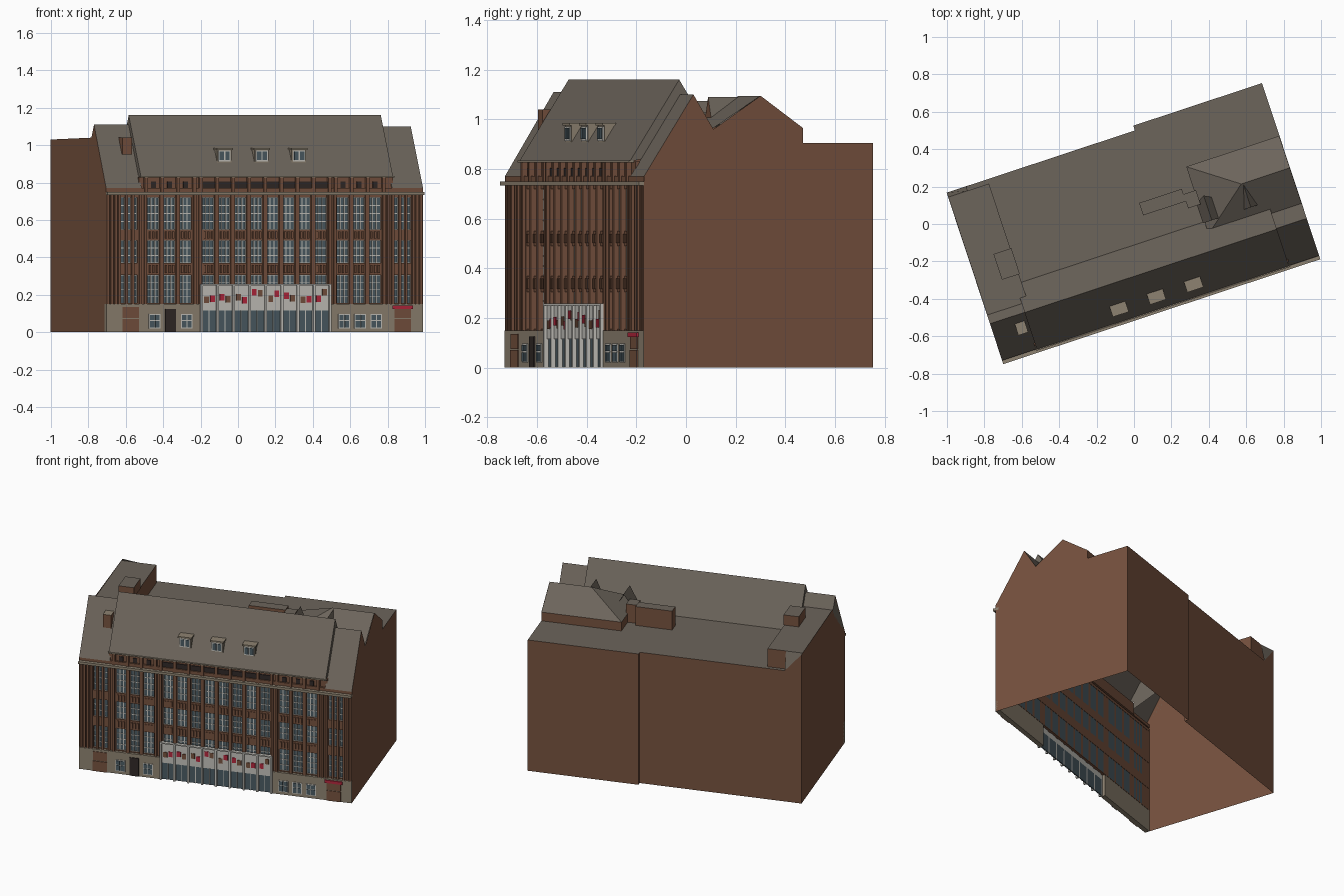
import bpy, bmesh, math, random
from mathutils import Vector

cube = bpy.data.objects.get("Cube")
if cube:
    bpy.data.objects.remove(cube)
random.seed(4)


def material(name, r, g, b):
    m = bpy.data.materials.new(name)
    m.use_nodes = True
    m.diffuse_color = (r, g, b, 1)
    m.node_tree.nodes["Principled BSDF"].inputs["Base Color"].default_value = (r, g, b, 1)
    return m


BRICK = material("brick", .18, .083, .048)
ROOF = material("roof_slate", .15, .128, .104)
STONE = material("stone", .27, .225, .165)
WHITE = material("pale_frame", .55, .54, .5)
GLASS = material("blue_grey_glass", .07, .105, .125)
DARK = material("dark_opening", .03, .022, .02)
RED = material("red_sign", .45, .02, .045)

LENGTH, DEPTH, FLAT, RIDGE = 1.785, .945, .905, .206
ANGLE = math.radians(18.3)


class Part:
    """One object in building space: u along the facade, v into the depth."""

    def __init__(self, name, *mats):
        self.name, self.mats, self.bm = name, mats, bmesh.new()

    def face(self, pts, mat=0):
        f = self.bm.faces.new([self.bm.verts.new(Vector(p)) for p in pts])
        f.material_index = mat

    def box(self, u0, u1, v0, v1, z0, z1, top=0):
        a = [(u0, v0), (u1, v0), (u1, v1), (u0, v1)]
        self.face([(u, v, z0) for u, v in reversed(a)])
        self.face([(u, v, z1) for u, v in a], top)
        for i in range(4):
            p, q = a[i], a[(i + 1) % 4]
            self.face([(*p, z0), (*q, z0), (*q, z1), (*p, z1)])

    def prism(self, u0, u1, profile):
        """Roof slopes along u with closed ends."""
        for (v, z), (w, y) in zip(profile, profile[1:]):
            self.face([(u0, v, z), (u1, v, z), (u1, w, y), (u0, w, y)])
        self.face([(u0, v, z) for v, z in reversed(profile)])
        self.face([(u1, v, z) for v, z in profile])

    def done(self):
        bmesh.ops.remove_doubles(self.bm, verts=self.bm.verts, dist=.00001)
        me = bpy.data.meshes.new(self.name)
        self.bm.to_mesh(me)
        self.bm.free()
        for m in self.mats:
            me.materials.append(m)
        ob = bpy.data.objects.new(self.name, me)
        ob.location = (-.705, -.73, 0)
        ob.rotation_euler.z = ANGLE
        bpy.context.collection.objects.link(ob)


# Gable walls and back walls, open underneath
left = [(0, 0), (0, .77), (.207, 1.11), (.25, 1.04), (DEPTH, 1.03), (DEPTH, 0)]
right = [(0, 0), (0, .77), (.21, 1.1), (.295, .96), (.495, 1.095), (.675, .965),
         (.675, FLAT), (.972, FLAT), (.972, 0)]
walls = Part("outer_walls", BRICK)
walls.face([(0, v, z) for v, z in reversed(left)])
walls.face([(LENGTH, v, z) for v, z in reversed(right)][::-1])
back = [(LENGTH, .972), (1.06, .972), (1.06, DEPTH), (0, DEPTH)]
for p, q in zip(back, back[1:]):
    walls.face([(*p, 0), (*q, 0), (*q, FLAT), (*p, FLAT)])
walls.done()

# Roofs
flat = Part("flat_roof", ROOF)
flat.face([(u, v, FLAT) for u, v in [(0, .25), (LENGTH, .25)] + back])
flat.done()
main = Part("main_roof", ROOF)
main.prism(.195, 1.615, [(-.004, .83), (RIDGE, 1.16), (.365, FLAT)])
main.done()
wings = Part("wing_roofs", ROOF)
wings.prism(0, .2, [(0, .77), (.207, 1.11), (.25, 1.04), (.33, FLAT)])
wings.prism(1.61, LENGTH, [(0, .77), (.21, 1.1), (.295, .96)])
wings.done()

# Raised strip beside the left gable, with a sloped rear corner
strip = Part("raised_left_roof", BRICK, ROOF)
strip.box(.001, .23, .25, .92, FLAT, 1.03, top=1)
strip.face([(0, DEPTH, 1.03), (.001, .92, 1.03), (.11, .92, 1.03), (.11, DEPTH, FLAT)], 1)
strip.face([(0, DEPTH, 1.03), (.11, DEPTH, FLAT), (0, DEPTH, FLAT)])
strip.box(.135, .235, .41, .555, 1.03, 1.1, top=1)
strip.done()

# Hipped rear roof on low walls, with dormers and a service box
rear = Part("rear_hip_roof", BRICK, ROOF)
u0, u1, v0, v1 = 1.26, LENGTH - .001, .295, .675
rear.face([(u1, v1, FLAT), (u0, v1, FLAT), (u0, v1, .965), (u1, v1, .965)])
rear.face([(u0, v1, FLAT), (u0, v0, FLAT), (u0, v0, .965), (u0, v1, .965)])
peak, end = (1.51, .495, 1.095), (u1, .495, 1.095)
rear.face([(u1, v1, .965), (u0, v1, .965), peak, end], 1)
rear.face([(u0, v1, .965), (u0, v0, .965), peak], 1)
rear.face([(u0, v0, .965), (u1, v0, .965), end, peak], 1)
rear.box(.96, 1.2, .5, .57, FLAT, 1.035, top=1)
rear.box(1.2, 1.27, .46, .54, FLAT, 1.03, top=1)
rear.done()
rear_dormers = Part("rear_dormers", ROOF, BRICK)
for u, w, z in ((1.3, .05, 1.075), (1.52, .05, 1.09)):
    a, b, c = (u - w, .36, .98), (u + w, .36, .98), (u, .36, z)
    ridge = (u, .5, z)
    rear_dormers.face([a, b, c], 1)
    rear_dormers.face([b, (u + w, .47, .98), ridge, c])
    rear_dormers.face([(u - w, .47, .98), a, c, ridge])
rear_dormers.done()

# Front chimney and the three front dormers
chimney = Part("front_chimney", BRICK, STONE)
chimney.box(.125, .18, .1, .18, .95, 1.04, top=1)
chimney.done()
dormers = Part("front_dormers", STONE)
dormer_frames = Part("dormer_frames", WHITE)
dormer_glass = Part("dormer_glass", GLASS)
for u in (.68, .89, 1.1):
    dormers.box(u - .04, u + .04, .045, .12, .895, .975)
    dormers.box(u - .045, u + .045, .035, .125, .975, .985)
    dormer_frames.box(u - .034, u + .034, .04, .045, .912, .972)
    for s in (-.016, .016):
        dormer_glass.box(u + s - .012, u + s + .012, .037, .04, .92, .965)
for p in (dormers, dormer_frames, dormer_glass):
    p.done()

# Facade layout: window centres and half widths
STEP = .0905
left_bays = [.271 + i * STEP for i in range(3)]
shop_bays = [.58 + i * STEP for i in range(8)]
right_bays = [1.338 + i * STEP for i in range(3)]
bays = left_bays + shop_bays + right_bays
narrow = [.1, .135, .17, 1.64, 1.675, 1.71]
windows = sorted([(u, .034) for u in bays] + [(u, .011) for u in narrow])
rows = [(.155, .305, 4), (.37, .49, 3), (.55, .72, 4)]

glass = Part("facade_glass", GLASS)
frames = Part("window_frames", WHITE)
for u, h in windows:
    for z0, z1, n in rows:
        glass.face([(u - h, .03, z0), (u + h, .03, z0), (u + h, .03, z1), (u - h, .03, z1)])
        cols = 3 if h > .02 else 1
        for i in range(cols + 1):
            x = u - h + 2 * h * i / cols
            frames.box(x - .0025, x + .0025, .024, .029, z0, z1)
        for i in range(n + 1):
            z = z0 + (z1 - z0) * i / n
            frames.box(u - h, u + h, .024, .029, z - .0022, z + .0022)
glass.done()
frames.done()

# Brick piers between windows, ribs on wide piers, spandrels between floors
piers = Part("brick_piers", BRICK)
edges = [0] + [e for u, h in windows for e in (u - h, u + h)] + [LENGTH]
for a, b in zip(edges[::2], edges[1::2]):
    wide = b - a > .03
    piers.box(a, b, .012 if wide else .002, .03, .15, .74)
    if wide:
        n = max(2, round((b - a) / .024))
        for i in range(n):
            c = a + (b - a) * (i + .5) / n
            piers.box(c - .007, c + .007, 0, .012, .15, .74)
piers.done()
spandrels = Part("brick_spandrels", BRICK)
for z0, z1 in ((.15, .155), (.305, .37), (.49, .55), (.72, .74)):
    spandrels.box(.01, LENGTH - .01, .016, .032, z0, z1)
    if z1 - z0 > .03:
        for u in bays:
            for s in (-.02, 0, .02):
                spandrels.box(u + s - .005, u + s + .005, .008, .016, z0 + .012, z1 - .012)
spandrels.done()

# Cornice and attic storey
cornice = Part("cornice", STONE)
cornice.box(0, LENGTH, -.02, .02, .733, .75)
cornice.box(.19, 1.62, -.008, .012, .826, .834)
cornice.done()
attic = Part("attic_brick", BRICK)
attic.box(0, LENGTH, .004, .03, .75, .772)
attic.box(.19, 1.62, .018, .035, .75, .83)
openings = Part("attic_openings", DARK)
for u in bays:
    w = .04 if u in shop_bays else .013
    openings.box(u - w, u + w, .012, .018, .768, .805)
    for s in (-1, 1):
        attic.box(u + s * STEP / 2 - .009, u + s * STEP / 2 + .009, -.004, .02, .75, .826)
attic.done()
openings.done()

# Stone ground floor with windows and doors
base = Part("stone_base", STONE)
base.box(0, .53, -.002, .03, 0, .15)
base.box(1.262, LENGTH, -.002, .03, 0, .15)
base.done()
base_frames = Part("ground_window_frames", WHITE)
base_glass = Part("ground_window_glass", GLASS)
for u in (left_bays[0], left_bays[2], *right_bays):
    base_frames.box(u - .032, u + .032, -.006, -.002, .02, .097)
    for s in (-.015, .015):
        for z in (.025, .066):
            base_glass.box(u + s - .012, u + s + .012, -.009, -.006, z, z + (.036 if z < .05 else .026))
base_frames.done()
base_glass.done()
doors = Part("brown_gates", BRICK)
for u in (.137, 1.668):
    doors.box(u - .046, u + .046, -.007, -.002, 0, .07)
    doors.box(u - .046, u + .046, -.006, -.002, .075, .135)
doors.done()
door = Part("dark_door", DARK)
door.box(left_bays[1] - .03, left_bays[1] + .03, -.007, -.002, 0, .125)
door.done()

# Shopfront: glazing below, pale panels with posters above
shop = Part("shop_panels", WHITE)
shop_glass = Part("shop_glass", GLASS)
posters = Part("red_posters", RED)
brown_posters = Part("brown_posters", BRICK)
for i, u in enumerate(shop_bays):
    shop_glass.box(u - .04, u + .04, .006, .012, 0, .115)
    shop.box(u - .045, u + .045, 0, .012, .115, .25)
    for p, s in ((posters, -.018), (brown_posters, .016)):
        z = random.uniform(.15, .2)
        s = s if i % 2 else -s
        p.box(u + s - .013, u + s + .013, -.004, 0, z, z + .035)
    shop.box(u - .002, u + .002, .002, .006, 0, .115)
for i in range(9):
    u = .535 + i * STEP
    shop.box(u - .006, u + .006, -.012, .012, 0, .255)
shop.box(.53, 1.264, -.012, .012, .25, .258)
posters.box(1.61, 1.725, -.012, -.004, .123, .142)
for p in (shop, shop_glass, posters, brown_posters):
    p.done()
